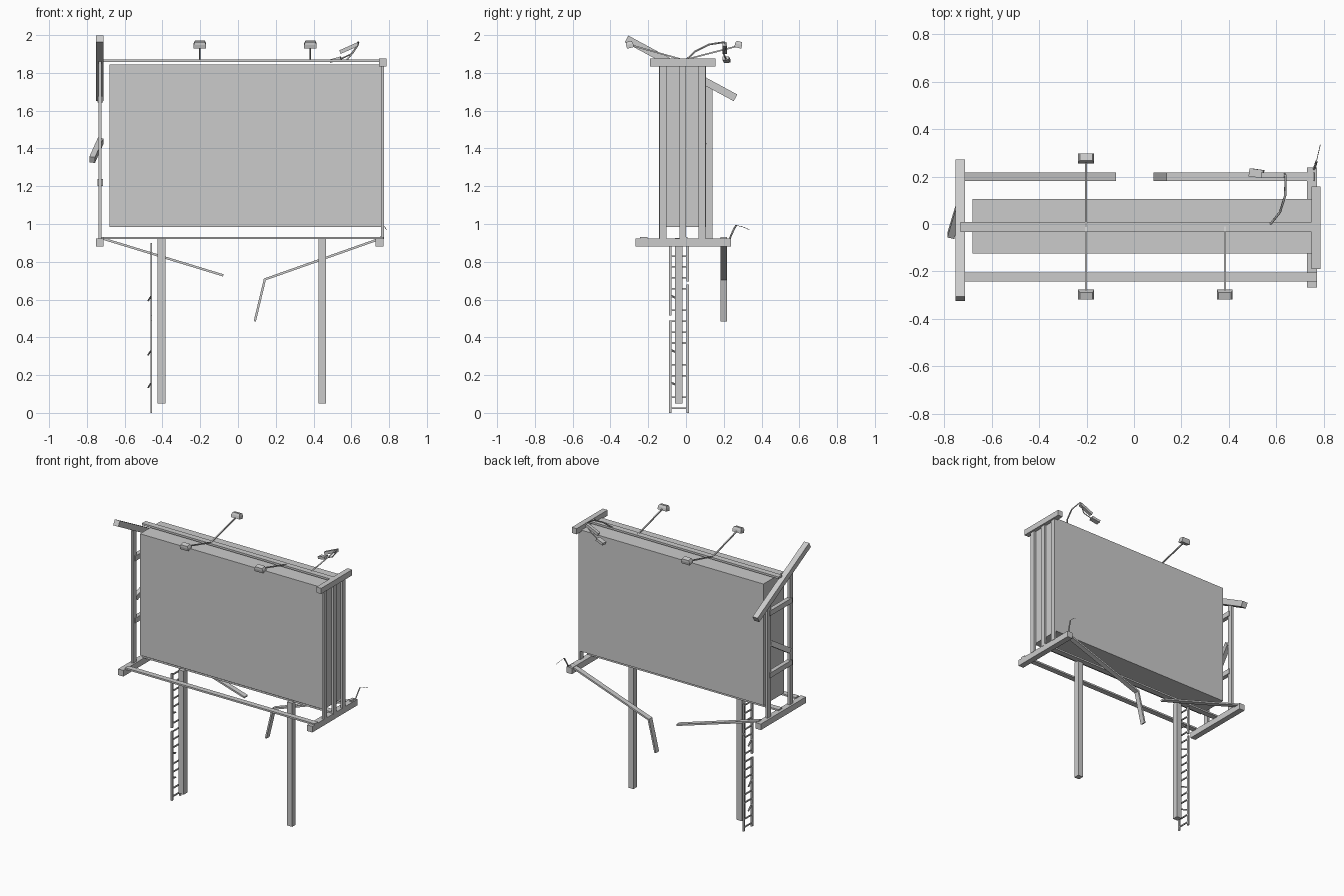
import bpy, bmesh
from mathutils import Vector, Matrix


def make(name, bm):
    bmesh.ops.recalc_face_normals(bm, faces=bm.faces)
    me = bpy.data.meshes.new(name)
    bm.to_mesh(me)
    bm.free()
    ob = bpy.data.objects.new(name, me)
    bpy.context.collection.objects.link(ob)
    return ob


def box(name, lo, hi, taper=1.0):
    """Axis-aligned box from two corners; taper scales the top face."""
    lo, hi = Vector(lo), Vector(hi)
    bm = bmesh.new()
    bmesh.ops.create_cube(bm, size=1)
    for v in bm.verts:
        if v.co.z > 0:
            v.co.x *= taper
            v.co.y *= taper
        v.co = (lo + hi) / 2 + v.co * (hi - lo)
    return make(name, bm)


def beam(name, p, q, w, h, side=(0, 1, 0)):
    """Rectangular bar from p to q, w wide along side, h deep across it."""
    p, q = Vector(p), Vector(q)
    d = (q - p).normalized()
    s = Vector(side)
    s = (s - d * s.dot(d)).normalized()
    u = d.cross(s)
    bm = bmesh.new()
    bmesh.ops.create_cube(bm, size=1)
    for v in bm.verts:
        c = v.co.copy()
        v.co = (p + q) / 2 + d * c.x * (q - p).length + s * c.y * w + u * c.z * h
    return make(name, bm)


def wire(name, pts, r):
    cu = bpy.data.curves.new(name, 'CURVE')
    cu.dimensions = '3D'
    cu.bevel_depth = r
    cu.bevel_resolution = 0
    cu.use_fill_caps = True
    sp = cu.splines.new('POLY')
    sp.points.add(len(pts) - 1)
    for a, b in zip(sp.points, pts):
        a.co = (*b, 1)
    ob = bpy.data.objects.new(name, cu)
    bpy.context.collection.objects.link(ob)


# Display panel
box("display_panel", (-0.68, -0.125, 0.985), (0.758, 0.105, 1.845))

# Support legs
for x in (-0.405, 0.445):
    box("leg", (x - 0.02, -0.058, 0.05), (x + 0.02, -0.018, 0.925))

# Platform cross beams, upper cross beam and the tilted broken one
box("cross_beam_left", (-0.752, -0.268, 0.88), (-0.711, 0.237, 0.923))
box("cross_beam_right", (0.729, -0.268, 0.88), (0.77, 0.237, 0.923))
box("top_cross_beam", (0.747, -0.19, 1.835), (0.785, 0.157, 1.875))
beam("loose_top_beam", (-0.731, -0.315, 1.98), (-0.731, 0.262, 1.668), 0.04, 0.04, (1, 0, 0))

# Long rails
box("top_rail", (-0.73, -0.033, 1.857), (0.76, 0.008, 1.871))
box("middle_rail", (-0.73, -0.033, 0.92), (0.77, 0.008, 0.932))
box("front_rail", (-0.715, -0.243, 0.92), (0.77, -0.205, 0.932))

# Broken rear rail
Y = 0.2
beam("rear_rail_left", (-0.72, Y, 0.924), (-0.078, Y, 0.728), 0.036, 0.012)
beam("rear_rail_right", (0.76, Y, 0.925), (0.14, Y, 0.706), 0.036, 0.012)
beam("rear_rail_hanging_end", (0.143, Y, 0.71), (0.089, Y, 0.485), 0.036, 0.012)

# End posts
for y in (-0.122, -0.017, 0.085):
    box("right_post", (0.758, y - 0.018, 0.92), (0.772, y + 0.018, 1.86))
for y in (-0.125, 0.122):
    box("left_post", (-0.738, y - 0.018, 0.92), (-0.722, y + 0.018, 1.86 if y < 0 else 1.75))

# Left end rungs, the middle one hanging loose
for z in (1.22, 1.66):
    box("end_rung", (-0.745, -0.125, z - 0.018), (-0.715, 0.122, z + 0.018))
beam("loose_end_rung", (-0.727, 0.1, 1.44), (-0.772, -0.05, 1.34), 0.03, 0.036, (1, 0, 0))

# Ladder with gaps in the rails and bent rungs
for y, gap in ((-0.083, (0.49, 0.515)), (0.009, (0.68, 0.695))):
    for a, b in ((0, gap[0]), (gap[1], 0.9)):
        box("ladder_rail", (-0.464, y - 0.007, a), (-0.454, y + 0.007, b))
for i in range(16):
    z = 0.025 + i * 0.0575
    if i in (2, 5, 10):
        beam("bent_rung", (-0.459, -0.08, z + 0.02), (-0.475, -0.02, z - 0.005), 0.008, 0.008)
    else:
        box("ladder_rung", (-0.463, -0.083, z - 0.004), (-0.455, 0.009, z + 0.004))

# Lamps on sloping arms
for x, s in ((-0.202, -1), (-0.202, 1), (0.383, -1)):
    beam("lamp_arm", (x, -0.012, 1.868), (x, s * 0.285, 1.945), 0.008, 0.008, (1, 0, 0))
    head = box("lamp_head", (-0.033, -0.019, -0.017), (0.033, 0.019, 0.003))
    cap = box("lamp_cap", (-0.033, -0.019, 0.003), (0.033, 0.019, 0.018), 0.8)
    for o in (head, cap):
        o.matrix_world = Matrix.Translation((x, s * 0.288 - 0.01, 1.949)) @ Matrix.Rotation(s * -0.25, 4, 'X')

# Broken lamp: bent arm, dangling bracket and head
wire("bent_lamp_arm", [(0.575, 0, 1.868), (0.615, 0.05, 1.915), (0.637, 0.12, 1.95),
                       (0.638, 0.205, 1.963), (0.61, 0.21, 1.935)], 0.005)
beam("torn_lamp_bracket", (0.635, 0.205, 1.952), (0.54, 0.205, 1.91), 0.022, 0.02)
wire("lamp_cable", [(0.635, 0.21, 1.95), (0.6, 0.2, 1.9), (0.54, 0.212, 1.872)], 0.004)
beam("fallen_lamp_head", (0.545, 0.21, 1.878), (0.487, 0.218, 1.862), 0.034, 0.018)

# Loose cable on the rear corner
wire("loose_cable", [(0.757, 0.228, 0.915), (0.765, 0.25, 0.965), (0.769, 0.265, 0.993)], 0.005)
wire("frayed_cable_end", [(0.769, 0.265, 0.993), (0.777, 0.3, 0.985), (0.785, 0.335, 0.97)], 0.0015)
